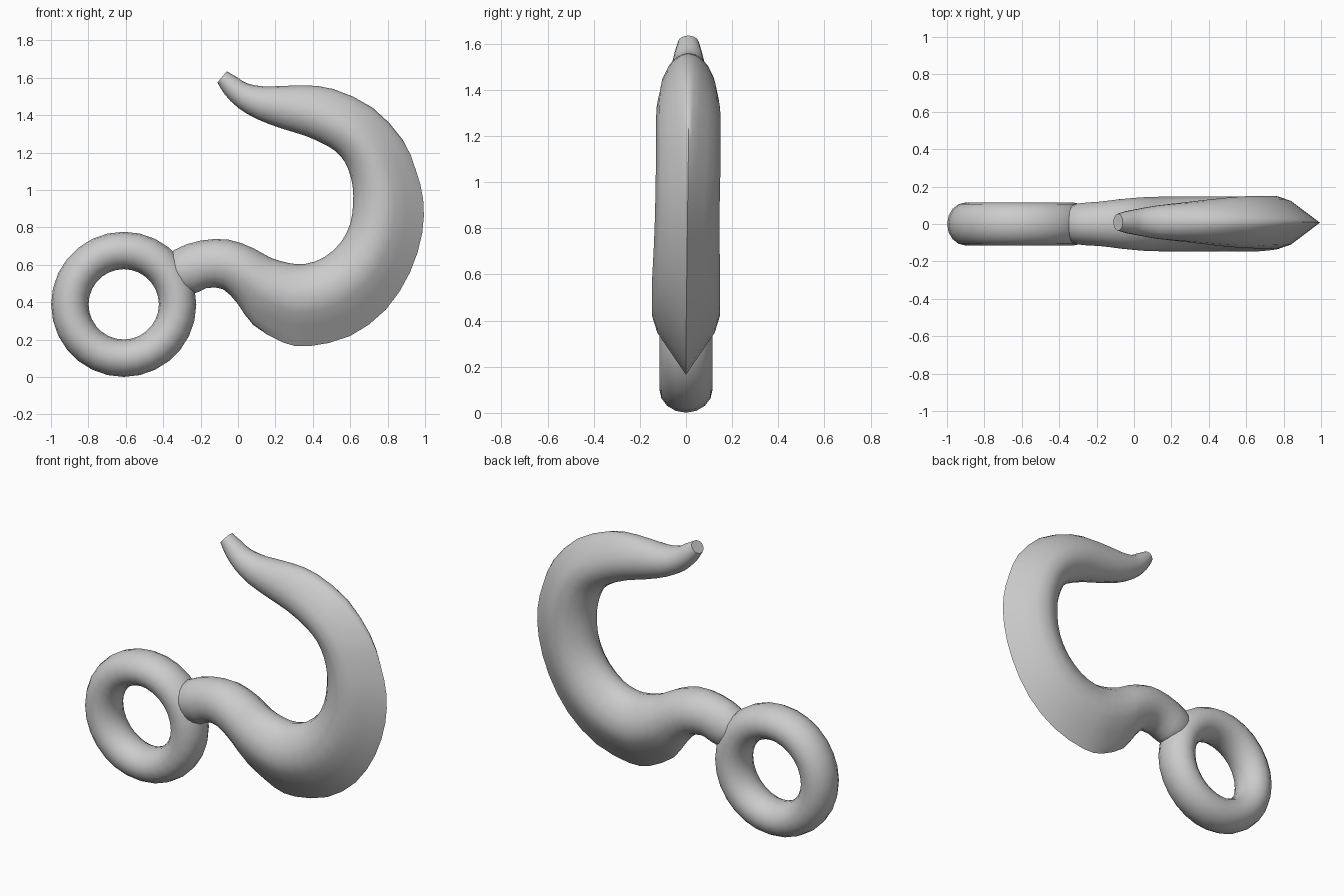
import bpy, bmesh, math
from mathutils import Vector

if "Cube" in bpy.data.objects:
    bpy.data.objects.remove(bpy.data.objects["Cube"])


def finish(obj, angle):
    bpy.ops.object.select_all(action='DESELECT')
    obj.select_set(True)
    bpy.context.view_layer.objects.active = obj
    bpy.ops.object.shade_smooth_by_angle(angle=math.radians(angle))


def spline(a, b, c, d, t):
    # Catmull-Rom interpolation between b and c
    return 0.5 * (2 * b + (c - a) * t + (2 * a - 5 * b + 4 * c - d) * t * t
                  + (3 * b - a - 3 * c + d) * t ** 3)


# Eye ring
bpy.ops.mesh.primitive_torus_add(major_segments=28, minor_segments=16,
                                 major_radius=0.288, minor_radius=0.1,
                                 location=(-0.611, 0, 0.389),
                                 rotation=(math.pi / 2, 0, 0))
ring = bpy.context.object
ring.name = "eye_ring"
ring.scale = (1, 1, 1.15)
bpy.ops.object.transform_apply(location=False, rotation=True, scale=True)
finish(ring, 60)

# Hook stations: inner x, z, outer x, z, half thickness, wedge amount
stations = [
    (-.40, .60, -.36, .50, .07, 0), (-.34, .68, -.26, .44, .11, 0),
    (-.20, .73, -.17, .475, .12, 0), (-.05, .735, -.08, .47, .135, 0),
    (.08, .69, .0, .39, .145, .3), (.17, .64, .08, .28, .148, .7),
    (.27, .61, .24, .185, .15, 1), (.36, .605, .38, .165, .15, 1),
    (.46, .64, .60, .22, .15, 1), (.55, .72, .79, .36, .15, 1),
    (.60, .82, .92, .56, .145, 1), (.615, .92, .985, .77, .142, 1),
    (.613, 1.02, .99, .95, .142, 1), (.59, 1.11, .95, 1.11, .142, .9),
    (.55, 1.18, .88, 1.27, .142, .8), (.48, 1.235, .72, 1.44, .14, .6),
    (.36, 1.29, .51, 1.54, .125, .4), (.23, 1.33, .34, 1.56, .108, .2),
    (.10, 1.38, .15, 1.553, .09, 0), (.0, 1.44, .05, 1.57, .072, 0),
    (-.07, 1.51, .0, 1.60, .06, 0), (-.11, 1.575, -.06, 1.635, .045, 0),
]
SIDES = 18
rows = []
for i in range(len(stations) - 1):
    quad = [stations[min(max(i + k, 0), len(stations) - 1)] for k in (-1, 0, 1, 2)]
    for t in (0, 0.5):
        rows.append([spline(*vals, t) for vals in zip(*quad)])
rows.append(list(stations[-1]))

# Hook body: rounded inside, tapering to a wedge along the outer edge
bm = bmesh.new()
loops = []
for ix, iz, ox, oz, half, wedge in rows:
    inner, outer = Vector((ix, 0, iz)), Vector((ox, 0, oz))
    shift = 0.01 * min(max((iz - 0.7) / 0.4, 0), 1)
    loop = []
    for k in range(SIDES):
        a = 2 * math.pi * k / SIDES
        u, y = (1 - math.cos(a)) / 2, math.sin(a)
        if u > 0.45:
            line = min(1, (1 - u) / 0.5) * math.copysign(1, y)
            y += (line - y) * min(max(wedge, 0), 1)
        p = inner.lerp(outer, u)
        p.y = half * y + shift
        loop.append(bm.verts.new(p))
    loops.append(loop)
for a, b in zip(loops, loops[1:]):
    for k in range(SIDES):
        j = (k + 1) % SIDES
        bm.faces.new((a[k], a[j], b[j], b[k]))
bm.faces.new(loops[0])
bm.faces.new(loops[-1])
bmesh.ops.recalc_face_normals(bm, faces=bm.faces)
mesh = bpy.data.meshes.new("hook_body")
bm.to_mesh(mesh)
bm.free()
hook = bpy.data.objects.new("hook_body", mesh)
bpy.context.collection.objects.link(hook)
finish(hook, 60)
